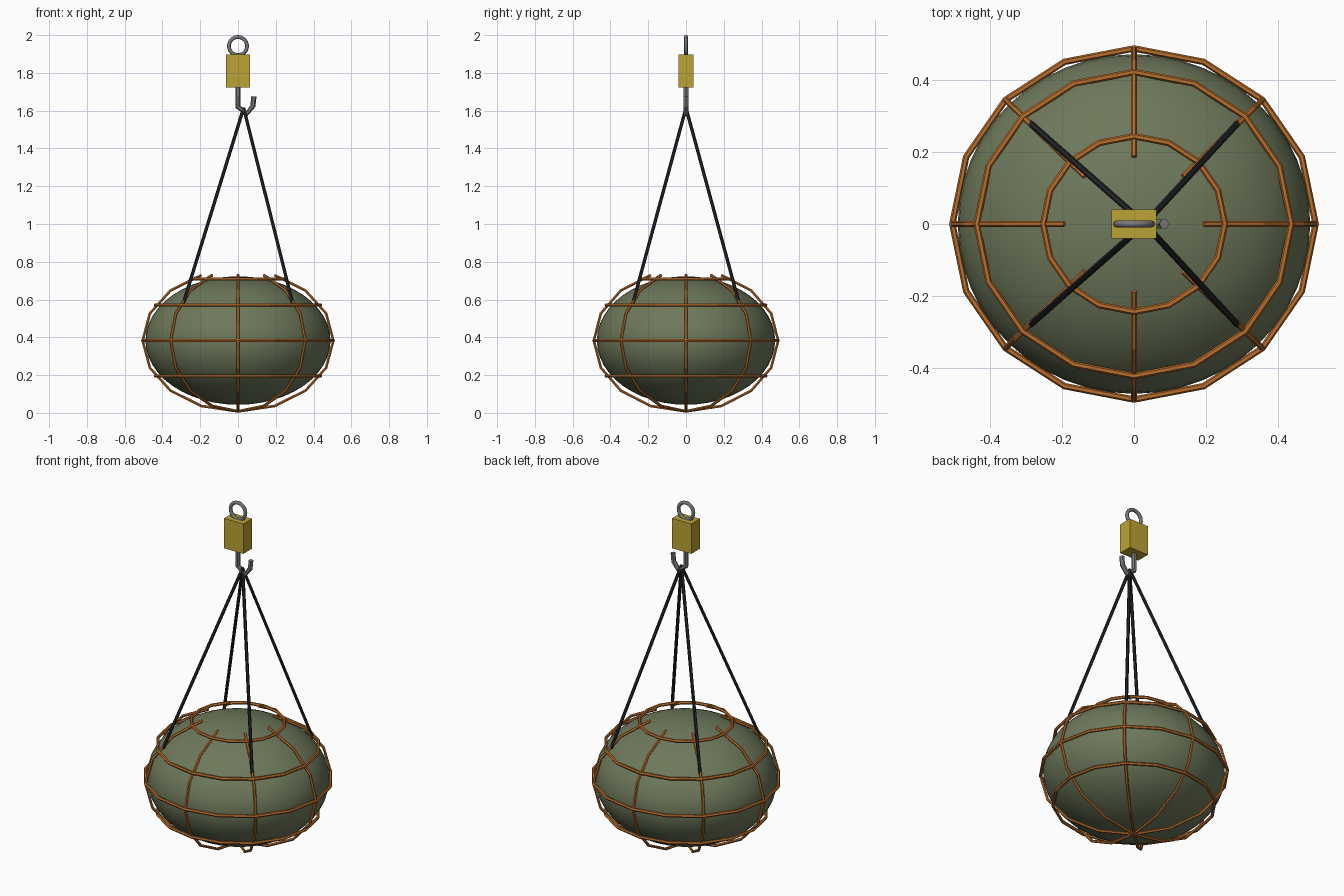
import bpy, math
from math import sin, cos, radians

cube = bpy.data.objects.get("Cube")
if cube:
    bpy.data.objects.remove(cube, do_unlink=True)


def material(name, rgb, metallic=0.0):
    m = bpy.data.materials.new(name)
    m.use_nodes = True
    m.diffuse_color = (*rgb, 1)
    bsdf = m.node_tree.nodes["Principled BSDF"]
    bsdf.inputs["Base Color"].default_value = (*rgb, 1)
    bsdf.inputs["Roughness"].default_value = 0.7
    return m


GREEN = material("olive green", (0.155, 0.19, 0.105))
ROPE = material("orange rope", (0.50, 0.16, 0.025))
BLACK = material("black strap", (0.02, 0.02, 0.023))
GOLD = material("dull gold", (0.50, 0.37, 0.035))
STEEL = material("grey steel", (0.19, 0.19, 0.20))


def finish(name, mat, smooth=False):
    ob = bpy.context.object
    ob.name = name
    ob.data.materials.clear()
    ob.data.materials.append(mat)
    if smooth:
        bpy.ops.object.shade_smooth()
    else:
        bpy.ops.object.shade_flat()
    return ob


def tube(name, points, radius, mat, closed=False):
    """Six-sided tube along straight segments, turned into a mesh."""
    curve = bpy.data.curves.new(name, "CURVE")
    curve.dimensions = "3D"
    curve.bevel_depth = radius
    curve.bevel_resolution = 1
    curve.use_fill_caps = True
    spline = curve.splines.new("POLY")
    spline.points.add(len(points) - 1)
    for p, co in zip(spline.points, points):
        p.co = (*co, 1)
    spline.use_cyclic_u = closed
    ob = bpy.data.objects.new(name, curve)
    bpy.context.collection.objects.link(ob)
    bpy.ops.object.select_all(action="DESELECT")
    ob.select_set(True)
    bpy.context.view_layer.objects.active = ob
    bpy.ops.object.convert(target="MESH")
    return finish(name, mat)


CENTRE = 0.383      # height of the bundle's middle
STEP = 22.5         # degrees per rope segment


def net_point(lat, lon):
    a, b = radians(lat), radians(lon)
    return (0.505 * cos(a) * cos(b), 0.488 * cos(a) * sin(b),
            CENTRE + 0.375 * sin(a))


# Padded load
bpy.ops.mesh.primitive_uv_sphere_add(segments=48, ring_count=24, radius=1,
                                     location=(0, 0, CENTRE))
bpy.context.object.scale = (0.49, 0.472, 0.34)
finish("load_bundle", GREEN, smooth=True)

# Cargo net: level hoops, then ribs rising from the bottom pole
for name, lat in (("lower", -30), ("middle", 0), ("upper", 30), ("top", 60)):
    tube(f"net_{name}_hoop", [net_point(lat, i * STEP) for i in range(16)],
         0.009, ROPE, closed=True)
for r in range(8):
    tube(f"net_rib_{r + 1}",
         [net_point(-90 + i * STEP, r * 45) for i in range(8)], 0.008, ROPE)

# Four sling straps
for sx, side in ((1, "left"), (-1, "right")):
    for sy, end in ((-1, "front"), (1, "back")):
        tube(f"strap_{end}_{side}",
             [(0.03, 0, 1.615), (sx * 0.288, sy * 0.28, 0.585)], 0.009, BLACK)

# Hook
tube("hook", [(0, 0, 1.74), (0, 0, 1.62), (0.048, 0, 1.585),
              (0.079, 0, 1.625), (0.084, 0, 1.675)], 0.014, STEEL)

# Hoist block
bpy.ops.mesh.primitive_cube_add(size=1, location=(0, 0, 1.81))
bpy.context.object.scale = (0.125, 0.08, 0.175)
finish("hoist_block", GOLD)

# Lifting eye
bpy.ops.mesh.primitive_torus_add(major_radius=0.048, minor_radius=0.01,
                                 major_segments=24, minor_segments=8,
                                 location=(0, 0, 1.942),
                                 rotation=(math.pi / 2, 0, 0))
finish("lifting_eye", STEEL, smooth=True)
